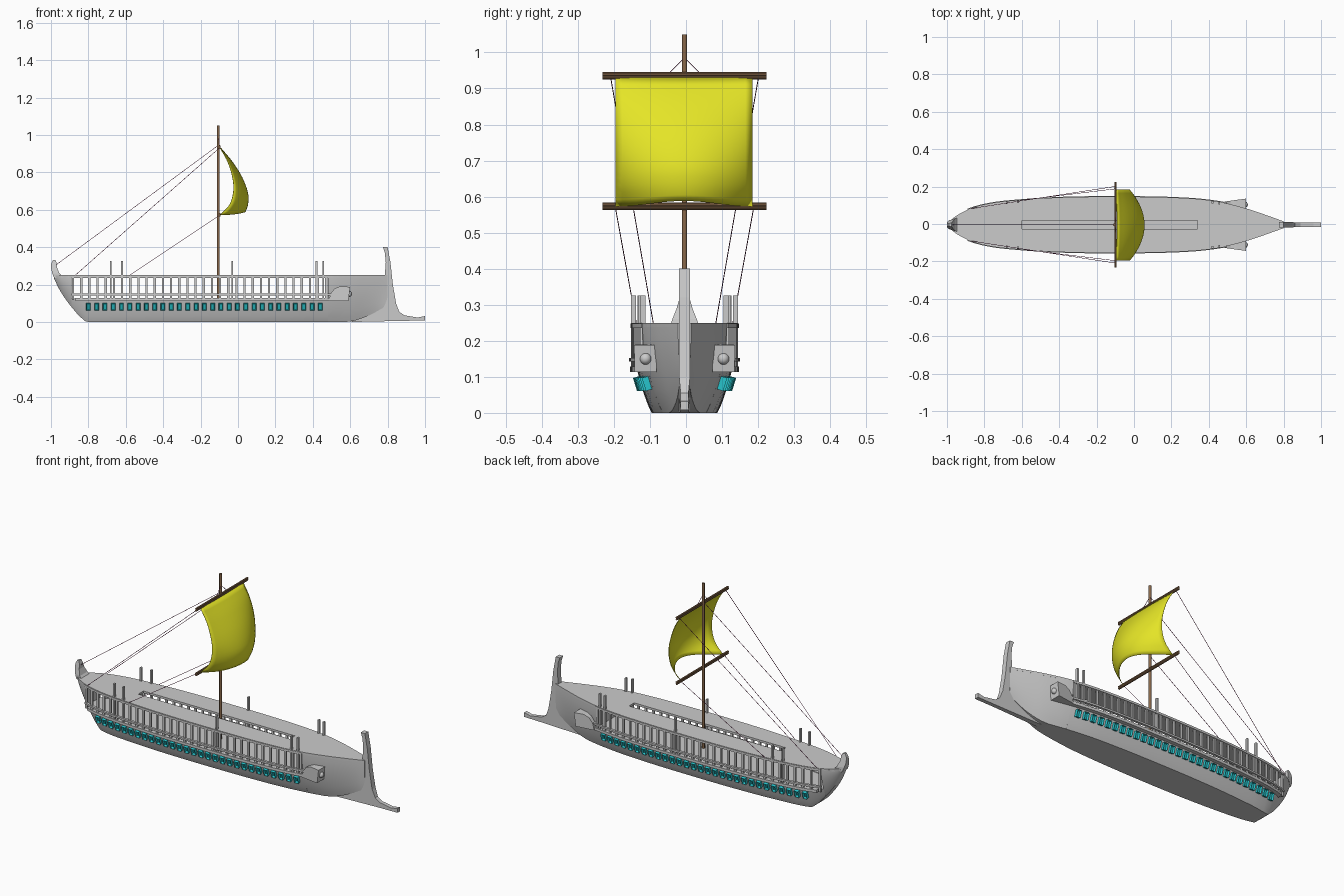
import bpy, bmesh, math
from mathutils import Vector, Matrix

if "Cube" in bpy.data.objects:
    bpy.data.objects.remove(bpy.data.objects["Cube"])

YC = -0.004  # small sideways offset of the whole ship


def material(name, rgb):
    m = bpy.data.materials.new(name)
    m.diffuse_color = (*rgb, 1)
    m.use_nodes = True
    m.node_tree.nodes["Principled BSDF"].inputs["Base Color"].default_value = m.diffuse_color
    return m


YELLOW = material("sail_yellow", (0.78, 0.78, 0.02))
TEAL = material("port_teal", (0.02, 0.55, 0.6))
BROWN = material("wood_brown", (0.25, 0.14, 0.07))
ROPE = material("rope_purple", (0.22, 0.03, 0.12))


def finish(name, bm, mat=None, smooth=False):
    bmesh.ops.recalc_face_normals(bm, faces=bm.faces)
    me = bpy.data.meshes.new(name)
    bm.to_mesh(me)
    bm.free()
    ob = bpy.data.objects.new(name, me)
    ob.location.y = YC
    bpy.context.collection.objects.link(ob)
    if mat:
        me.materials.append(mat)
    if smooth:
        bpy.ops.object.select_all(action='DESELECT')
        ob.select_set(True)
        bpy.context.view_layer.objects.active = ob
        bpy.ops.object.shade_smooth_by_angle(angle=math.radians(35))
    return ob


def loft(bm, rings):
    vs = [[bm.verts.new(p) for p in r] for r in rings]
    n = len(rings[0])
    for a, b in zip(vs, vs[1:]):
        for i in range(n):
            bm.faces.new((a[i], a[(i + 1) % n], b[(i + 1) % n], b[i]))
    bm.faces.new(vs[0])
    bm.faces.new(vs[-1])


def box(bm, c, size, rot=None):
    m = Matrix.Translation(c) @ (rot or Matrix()) @ Matrix.Diagonal((*size, 1))
    return bmesh.ops.create_cube(bm, size=1, matrix=m)["verts"]


def rod(bm, a, b, r, n=8):
    a, b = Vector(a), Vector(b)
    d = b - a
    m = Matrix.Translation((a + b) / 2) @ d.to_track_quat('Z', 'Y').to_matrix().to_4x4()
    bmesh.ops.create_cone(bm, segments=n, radius1=r, radius2=r, depth=d.length,
                          cap_ends=True, matrix=m)


def curve(pts, x):
    """Smooth interpolation through (x, value) points."""
    n = len(pts)
    x = min(max(x, pts[0][0]), pts[-1][0])
    i = max(k for k in range(n - 1) if pts[k][0] <= x)

    def slope(k):
        a, b = pts[max(k - 1, 0)], pts[min(k + 1, n - 1)]
        return (b[1] - a[1]) / (b[0] - a[0])
    (x0, y0), (x1, y1) = pts[i], pts[i + 1]
    h = x1 - x0
    t = (x - x0) / h
    return ((2*t**3 - 3*t*t + 1) * y0 + (t**3 - 2*t*t + t) * h * slope(i)
            + (3*t*t - 2*t**3) * y1 + (t**3 - t*t) * h * slope(i + 1))


# Hull lines: deck half width, bottom half width and keel height along x
TOP = [(-0.985, .02), (-.95, .048), (-.89, .08), (-.81, .104), (-.7, .122), (-.4, .143),
       (0, .147), (.3, .138), (.48, .117), (.6, .087), (.7, .054), (.8, .018)]
BOT = [(-0.985, .01), (-.89, .035), (-.81, .052), (-.7, .07), (-.4, .088), (0, .09),
       (.3, .08), (.48, .06), (.6, .038), (.7, .022), (.8, .012)]
KEEL = [(-0.985, .235), (-.95, .165), (-.89, .08), (-.81, 0), (-.7, 0), (.45, 0),
        (.6, .003), (.7, .035), (.8, .09)]
X0, X1, DECK, FLOOR = -.89, .48, .25, .125


def half(x):
    return curve(TOP, x)


def section(x, zt):
    zb, bw, tw = max(0, curve(KEEL, x)), curve(BOT, x), half(x)
    side = []
    for k in range(9):
        z = zb + (zt - zb) * k / 8
        t = (z - zb) / (DECK - zb)
        side.append((bw + (tw - bw) * math.sin(math.pi / 2 * t) ** .85, z))
    return [(x, y, z) for y, z in side] + [(x, -y, z) for y, z in reversed(side)]


def span(a, b, n):
    return [a + (b - a) * i / n for i in range(n + 1)]


# Hull: full height at stern and bow, low along the open gallery
bm = bmesh.new()
loft(bm, [section(x, DECK - .004) for x in span(-.985, X0, 8)]
     + [section(x, FLOOR) for x in span(X0, X1, 36)]
     + [section(x, DECK - .004) for x in span(X1, .8, 14)])
finish("hull", bm, smooth=True)

# Deck with the long central slot
bm = bmesh.new()
xs = span(-.985, -.6, 10) + span(-.6, .34, 20)[1:] + span(.34, .8, 14)[1:]
rows = []
for x in xs:
    s = min(.023, half(x) * .5)
    rows.append([bm.verts.new((x, y, DECK)) for y in (-half(x), -s, s, half(x))])
for i in range(len(xs) - 1):
    for j in range(3):
        if j == 1 and -.6 <= (xs[i] + xs[i + 1]) / 2 <= .34:
            continue
        bm.faces.new((rows[i][j], rows[i + 1][j], rows[i + 1][j + 1], rows[i][j + 1]))
deck = finish("deck", bm)
mod = deck.modifiers.new("thickness", 'SOLIDIFY')
mod.thickness, mod.offset = .012, -1


# Rails and outrigger following the hull edge
def strips(name, x0, x1, inner, outer, z0, z1):
    bm = bmesh.new()
    for s in (-1, 1):
        loft(bm, [[(x, s * (half(x) + o), z) for o, z in
                   ((inner, z0), (outer, z0), (outer, z1), (inner, z1))]
                  for x in span(x0, x1, 36)])
    finish(name, bm)


strips("outrigger", X0 + .02, X1 + .03, -.03, .004, .113, .128)
strips("middle_rail", X0, X1 + .02, -.008, .006, .142, .152)
strips("upper_rail", X0, X1, -.01, .003, .236, .248)

# Gallery posts and tall deck posts
bm = bmesh.new()
for x in span(X0 + .008, X1 - .008, 31):
    for s in (-1, 1):
        box(bm, (x, s * (half(x) - .005), .181), (.012, .009, .128))
finish("gallery_posts", bm)
bm = bmesh.new()
for x in (-.68, -.62, -.03, .42, .455):
    for s in (-1, 1):
        box(bm, (x, s * (half(x) - .006), .225), (.009, .014, .2))
finish("tall_posts", bm)

# Oar ports: short open sleeves tilted with the hull side
bm = bmesh.new()
for x in span(-.8, .44, 28):
    wall = curve(BOT, x) + (half(x) - curve(BOT, x)) * .52
    for s in (-1, 1):
        vs = box(bm, (x, s * wall, .084), (.024, .036, .038), Matrix.Rotation(-s * .3, 4, 'X'))
        face = max({f for v in vs for f in v.link_faces},
                   key=lambda f: s * f.calc_center_median().y)
        bmesh.ops.inset_region(bm, faces=[face], thickness=.005, depth=-.012)
finish("oar_ports", bm, TEAL)

# Outrigger end boxes with a round knob on the front
bm = bmesh.new()
profile = [(.485, .113), (.59, .113), (.6, .188), (.545, .19), (.515, .178), (.495, .152)]
for s in (-1, 1):
    def at(x, z, outer):
        t = (x - .485) / .115
        return (x, s * ((.124 + .016 * t) if outer else (.098 - .022 * t)), z)
    loft(bm, [[at(x, z, o) for x, z in profile] for o in (0, 1)])
finish("outrigger_ends", bm)
bm = bmesh.new()
for s in (-1, 1):
    bmesh.ops.create_uvsphere(bm, u_segments=16, v_segments=10, radius=.016,
                              matrix=Matrix.Translation((.593, s * .108, .15)))
finish("knobs", bm, smooth=True)

# Stem and ram: one profile, thinner toward the ram tip
stem = [(.775, .4), (.80, .4), (.815, .32), (.828, .2), (.845, .1), (.862, .055), (.89, .036),
        (.96, .024), (1.0, .032), (1.0, .008), (.87, .006), (.6, 0), (.7, .04), (.77, .09),
        (.785, .25), (.79, .32), (.785, .37)]
bm = bmesh.new()
loft(bm, [[(x, s * (.015 if x < .85 else .011), z) for x, z in stem] for s in (-1, 1)])
finish("stem_and_ram", bm)

# Curled stern post: (front x, back x, z, half width)
bm = bmesh.new()
loft(bm, [[(a, -w, z), (a, w, z), (b, w * .6, z), (b, -w * .6, z)] for a, b, z, w in
          ((-.93, -.983, .235, .042), (-.955, -.993, .26, .034), (-.967, -1.0, .29, .022),
           (-.97, -.998, .315, .015), (-.976, -.988, .332, .011))])
finish("stern_post", bm)

# Mast and yards
bm = bmesh.new()
rod(bm, (-.105, 0, .12), (-.105, 0, 1.05), .007, 12)
finish("mast", bm, BROWN, True)
for name, z in (("upper_yard", .935), ("lower_yard", .573)):
    bm = bmesh.new()
    for dz in (-.0045, .0045):
        rod(bm, (-.098, -.228, z + dz), (-.098, .228, z + dz), .0055, 10)
    finish(name, bm, BROWN, True)

# Billowing sail
EDGE = [(0, -.095), (.2, -.055), (.45, -.028), (.65, -.024), (.85, -.045), (1, -.095)]
MID = [(0, -.09), (.2, -.03), (.45, .025), (.7, .055), (.88, .053), (1, .04)]
bm = bmesh.new()
NU, NV = 20, 18
grid = []
for j in range(NV + 1):
    v = j / NV
    row = []
    for i in range(NU + 1):
        u = 2 * i / NU - 1
        xe, xm = curve(EDGE, v), curve(MID, v)
        z = .93 - .358 * v + .016 * v ** 4 * math.cos(math.pi / 2 * u) ** 2
        row.append(bm.verts.new((xe + (xm - xe) * (1 - u * u) ** .9, .19 * u - .002, z)))
    grid.append(row)
for a, b in zip(grid, grid[1:]):
    for i in range(NU):
        bm.faces.new((a[i], a[i + 1], b[i + 1], b[i]))
sail = finish("sail", bm, YELLOW, True)
sail.modifiers.new("thickness", 'SOLIDIFY').thickness = .002

# Rigging
bm = bmesh.new()
rod(bm, (-.105, 0, .945), (-.98, 0, .3), .0013, 5)
for s in (-1, 1):
    rod(bm, (-.1, s * .205, .93), (-.87, s * .087, .25), .0013, 5)
    rod(bm, (-.1, s * .192, .57), (-.58, s * .134, .25), .0013, 5)
    rod(bm, (-.103, 0, .985), (-.098, s * .047, .938), .0013, 5)
finish("rigging", bm, ROPE)
